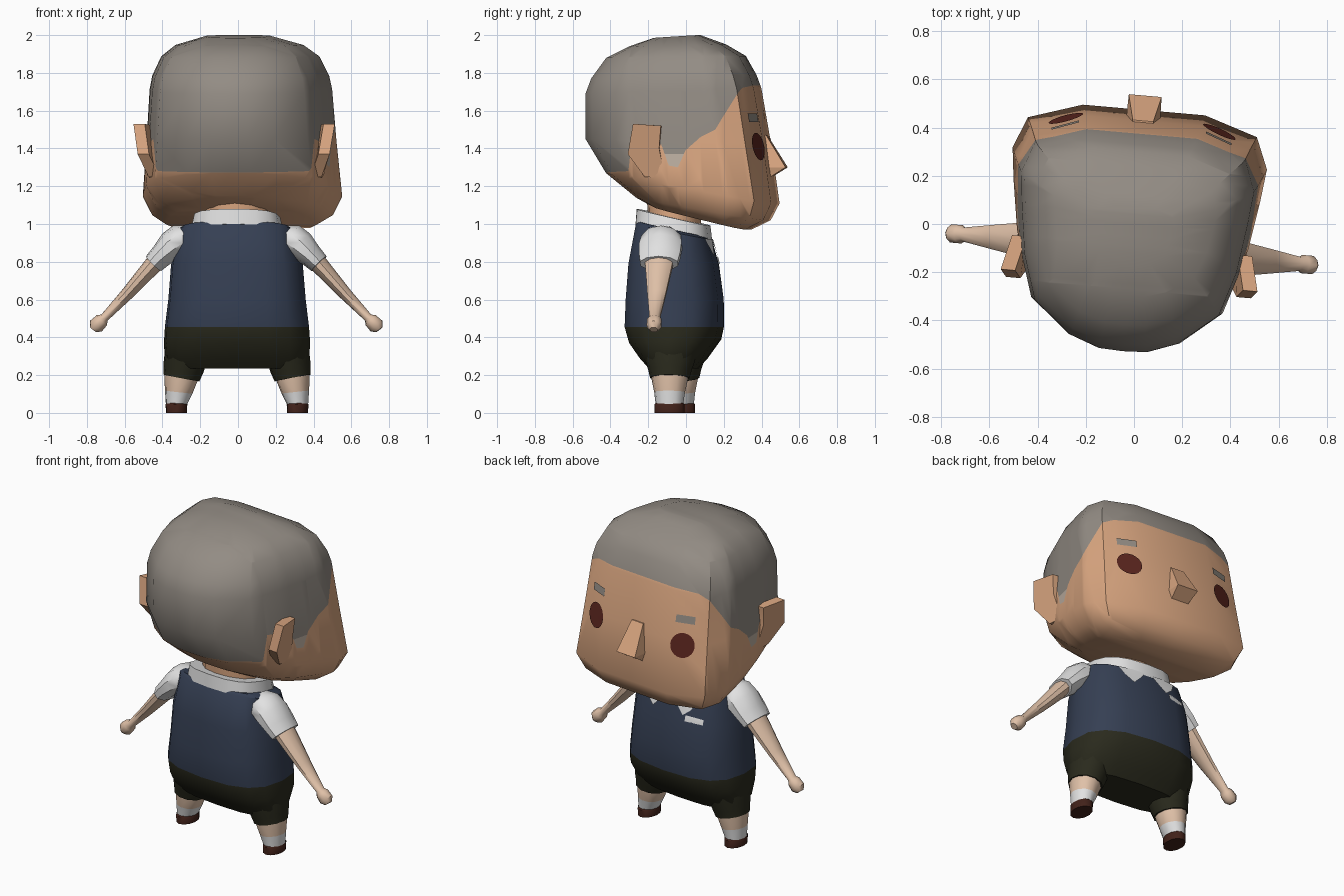
import bpy, bmesh, math
from mathutils import Vector
from mathutils.bvhtree import BVHTree

if "Cube" in bpy.data.objects:
    bpy.data.objects.remove(bpy.data.objects["Cube"])

YAW = math.radians(-5)  # whole figure is turned slightly


def material(name, r, g, b):
    m = bpy.data.materials.new(name)
    lin = [(c / 255 / 12.92 if c < 11 else ((c / 255 + 0.055) / 1.055) ** 2.4) for c in (r, g, b)]
    m.diffuse_color = (*lin, 1)
    m.use_nodes = True
    m.node_tree.nodes["Principled BSDF"].inputs["Base Color"].default_value = m.diffuse_color
    return m


FACE = material("face skin", 219, 167, 129)
LIMB = material("limb skin", 224, 193, 168)
HAIR = material("grey hair", 147, 140, 132)
TIP = material("pale sideburn", 190, 176, 162)
VEST = material("navy vest", 53, 63, 83)
WHITE = material("white cloth", 226, 226, 226)
SHORTS = material("dark olive shorts", 42, 42, 29)
SHOE = material("brown shoe", 66, 34, 26)
EYE = material("dark red eye", 90, 37, 30)


def finish(name, bm, mats, mirror=False, angle=42):
    bmesh.ops.recalc_face_normals(bm, faces=bm.faces)
    me = bpy.data.meshes.new(name)
    bm.to_mesh(me)
    ob = bpy.data.objects.new(name, me)
    bpy.context.collection.objects.link(ob)
    for m in mats:
        me.materials.append(m)
    bpy.ops.object.select_all(action='DESELECT')
    ob.select_set(True)
    bpy.context.view_layer.objects.active = ob
    bpy.ops.object.shade_smooth_by_angle(angle=math.radians(angle))
    if mirror:
        ob.modifiers.new("mirror", 'MIRROR')
    ob.rotation_euler.z = YAW
    return ob


def loft(rings, bands=None):
    """Skin closed rings of points; bands gives a material index per band."""
    bm = bmesh.new()
    vs = [[bm.verts.new(p) for p in r] for r in rings]
    n = len(vs[0])
    for i in range(len(vs) - 1):
        for j in range(n):
            k = (j + 1) % n
            f = bm.faces.new((vs[i][j], vs[i][k], vs[i + 1][k], vs[i + 1][j]))
            f.material_index = bands[i] if bands else 0
    for ring, b in ((vs[0], 0), (vs[-1], -1)):
        bm.faces.new(ring).material_index = bands[b] if bands else 0
    return bm


def tilted(half, yb, zb, yf, zf, hw):
    """Ring from a half outline (front to back), sloping from back to front."""
    full = half + [(-u, v) for u, v in reversed(half) if u > 0]
    return [(u * hw, yb + (yf - yb) * (v + 1) / 2, zb + (zf - zb) * (v + 1) / 2) for u, v in full]


def oval(n=16, p=0.75):
    """Half outline of a rounded box."""
    out = []
    for i in range(n // 2 + 1):
        a = 2 * math.pi * i / n
        s, c = math.sin(a), math.cos(a)
        out.append((abs(s) ** p if i < n // 2 else 0, math.copysign(abs(c) ** p, c)))
    return out


def decal(name, bvh, outline, mat, mirror=True):
    """Thin plate laid on the front of a surface, from an x-z outline."""
    cx = sum(p[0] for p in outline) / len(outline)
    cz = sum(p[1] for p in outline) / len(outline)
    bm = bmesh.new()
    pts = []
    for x, z in [(cx, cz)] + outline:
        hit = bvh.ray_cast(Vector((x, 2, z)), Vector((0, -1, 0)))[0]
        if hit:
            pts.append(bm.verts.new(hit + Vector((0, 0.007, 0))))
    for i in range(1, len(pts)):
        bm.faces.new((pts[0], pts[i], pts[i % (len(pts) - 1) + 1]))
    ob = finish(name, bm, [mat], mirror)
    ob.data.update()
    return ob


# Head: wide flat face, narrower rounded back
skull = [(0, 1), (.48, 1), (.90, .84), (1, .55), (.97, .25), (.91, -.2),
         (.79, -.6), (.46, -.89), (.2, -.99), (0, -1)]
head = loft([tilted(skull, *r) for r in (
    (-.17, 1.985, .07, 2.0, .17), (-.30, 1.94, .20, 1.95, .34), (-.42, 1.88, .30, 1.89, .42),
    (-.50, 1.77, .355, 1.79, .47), (-.53, 1.69, .38, 1.72, .485), (-.53, 1.45, .43, 1.43, .505),
    (-.42, 1.27, .475, 1.11, .53), (-.26, 1.14, .43, 1.02, .48), (-.17, 1.09, .33, .97, .40))])
face_bvh = BVHTree.FromBMesh(head)

# Hairline: cut along a side-on line, then paint what lies above it
line = [(-.7, 1.26), (-.27, 1.28), (-.25, 1.45), (-.09, 1.42), (-.05, 1.31), (0, 1.30), (.04, 1.39),
        (.12, 1.46), (.2, 1.5), (.24, 1.57), (.33, 1.72), (.38, 1.735), (.7, 1.735)]


def cut(bm, faces, co, no):
    geom = set(faces)
    for f in faces:
        geom.update(f.edges)
        geom.update(f.verts)
    bmesh.ops.bisect_plane(bm, geom=list(geom), dist=1e-5, plane_co=co, plane_no=no)


for y, z in line[1:-1]:
    cut(head, head.faces[:], (0, y, 0), (0, 1, 0))
for (y0, z0), (y1, z1) in zip(line, line[1:]):
    strip = [f for f in head.faces if y0 < f.calc_center_median().y < y1]
    if strip:
        cut(head, strip, (0, y0, z0), (0, z0 - z1, y1 - y0))
burn = [f for f in head.faces if -.09 < f.calc_center_median().y < .04]
cut(head, burn, (0, 0, 1.37), (0, 0, 1))
for f in head.faces:
    c = f.calc_center_median()
    for (y0, z0), (y1, z1) in zip(line, line[1:]):
        if y0 <= c.y < y1 and c.z > z0 + (z1 - z0) * (c.y - y0) / (y1 - y0):
            f.material_index = 2 if -.09 < c.y < .04 and c.z < 1.37 else 1
finish("head", head, [FACE, HAIR, TIP])

# Eyes and brows
decal("eye", face_bvh, [(.32 + .07 * math.cos(a * math.pi / 10), 1.41 + .073 * math.sin(a * math.pi / 10))
                        for a in range(20)], EYE)
decal("brow", face_bvh, [(.265, 1.54), (.375, 1.54), (.375, 1.585), (.265, 1.585)], HAIR)

# Nose: a wedge
finish("nose", loft([[(-w, .36, z), (w, .36, z), (w * .95, y, z), (-w * .95, y, z)] for w, y, z in (
    (.045, .43, 1.47), (.072, .535, 1.30), (.06, .455, 1.25))]), [FACE], angle=20)

# Ears: flared plates
ear = [(-.235, 1.53, .535), (-.09, 1.52, .50), (-.10, 1.40, .49), (-.07, 1.24, .455),
       (-.18, 1.25, .46), (-.265, 1.37, .51)]
finish("ear", loft([[(x - d, y, z) for y, z, x in ear] for d in (0, .06)]), [FACE], True, 30)

# Neck and collar
box, circle = oval(16, .75), oval(12, 1)
finish("neck", loft([tilted(circle, -.2, 1.0, .08, .93, .18), tilted(circle, -.21, 1.17, .08, 1.1, .17)]), [FACE])
finish("collar", loft([tilted(box, -.268, 1.0, .14, .905, .25), tilted(box, -.262, 1.08, .13, .99, .23)]), [WHITE])

# Torso: vest above, shorts below
torso = loft([tilted(box, *r) for r in (
    (-.25, 1.015, .11, .935, .29), (-.265, 1.0, .135, .92, .312), (-.305, .79, .175, .78, .35),
    (-.32, .6, .20, .6, .365), (-.325, .455, .20, .455, .383), (-.30, .37, .185, .39, .388),
    (-.24, .29, .11, .29, .385), (-.19, .235, .06, .235, .34))], [0, 0, 0, 0, 1, 1, 1])
chest_bvh = BVHTree.FromBMesh(torso)
finish("torso", torso, [VEST, SHORTS])
decal("collar_flap", chest_bvh, [(.02, .915), (.10, .92), (.19, .92), (.16, .86), (.11, .82), (.06, .87)], WHITE)
decal("pocket_trim", chest_bvh, [(-.13, .79), (-.24, .785), (-.24, .815), (-.13, .825)], WHITE, False)


def tube(path, n=10):
    """Rings along an x-z path: x, z, in-plane radius, y radius."""
    rings = []
    for i, (x, z, r, ry) in enumerate(path):
        a, b = path[max(i - 1, 0)], path[min(i + 1, len(path) - 1)]
        d = Vector((b[0] - a[0], b[1] - a[1])).normalized()
        rings.append([(x - d.y * r * math.cos(t), -.105 + ry * math.sin(t), z + d.x * r * math.cos(t))
                      for t in (2 * math.pi * k / n for k in range(n))])
    return rings


# Sleeves, arms and hands
finish("sleeve", loft(tube([(.24, .95, .05, .08), (.29, .92, .085, .11), (.34, .885, .083, .118),
                            (.395, .835, .064, .115), (.44, .79, .056, .105)])), [WHITE], True)
finish("arm", loft(tube([(.40, .83, .05, .08), (.45, .775, .047, .075), (.58, .63, .034, .052),
                         (.70, .505, .023, .03), (.715, .49, .038, .04), (.745, .46, .042, .04),
                         (.76, .44, .022, .022)])), [LIMB], True)


# Legs: shorts cuff, bare leg, sock, shoe
def leg_ring(z, cx, rx, ry, slope=0.0, cy=-.06, n=12):
    return [(cx + rx * math.cos(t), cy + ry * math.sin(t), z + slope * math.cos(t))
            for t in (2 * math.pi * k / n for k in range(n))]


finish("shorts_leg", loft([leg_ring(.36, .265, .115, .15), leg_ring(.27, .275, .115, .13),
                           leg_ring(.225, .285, .105, .115, .015), leg_ring(.185, .296, .096, .105, .018)]),
       [SHORTS], True)
finish("leg", loft([leg_ring(.24, .295, .09, .10), leg_ring(.18, .298, .088, .097, .012),
                    leg_ring(.11, .31, .073, .082, .008), leg_ring(.045, .322, .056, .073)], [0, 0, 1]),
       [LIMB, WHITE], True)
finish("shoe", loft([leg_ring(.055, .322, .052, .07), leg_ring(.045, .322, .058, .08),
                     leg_ring(0, .322, .055, .08)]), [SHOE], True)
